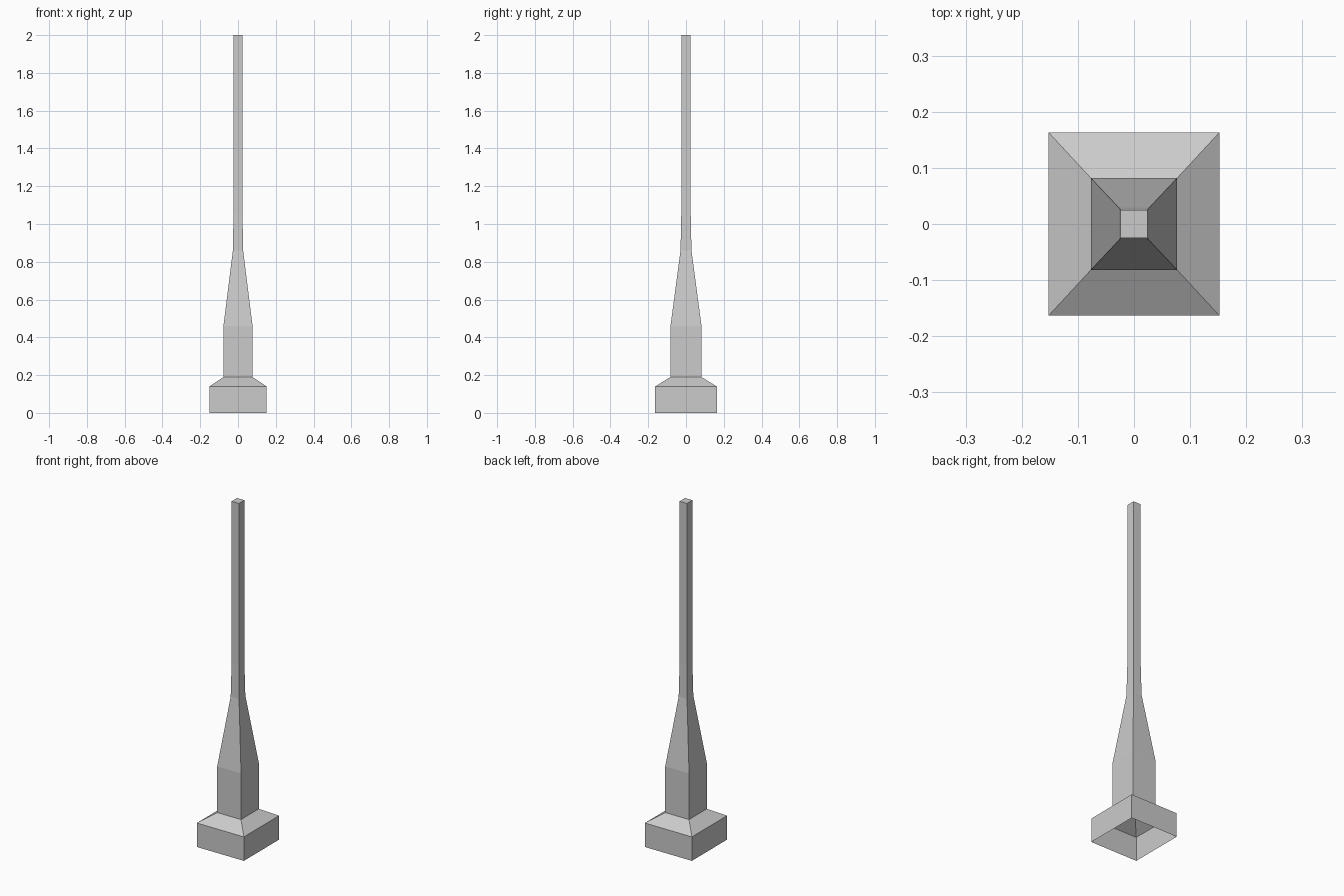
import bpy
import bmesh

cube = bpy.data.objects.get("Cube")
if cube:
    bpy.data.objects.remove(cube, do_unlink=True)

# One plain stone grey
stone = bpy.data.materials.new("stone_grey")
stone.use_nodes = True
grey = (0.6, 0.6, 0.6, 1)
stone.diffuse_color = grey
stone.node_tree.nodes["Principled BSDF"].inputs["Base Color"].default_value = grey


def square_tower(name, rings, capped=False):
    """Skin a stack of rectangles given as (half_x, half_y, z); open below."""
    bm = bmesh.new()
    loops = []
    for hx, hy, z in rings:
        corners = [(-hx, -hy), (hx, -hy), (hx, hy), (-hx, hy)]
        loops.append([bm.verts.new((x, y, z)) for x, y in corners])
    for low, high in zip(loops, loops[1:]):
        for i in range(4):
            j = (i + 1) % 4
            bm.faces.new((low[i], low[j], high[j], high[i]))
    if capped:
        bm.faces.new(loops[-1])
    mesh = bpy.data.meshes.new(name)
    bm.to_mesh(mesh)
    bm.free()
    mesh.materials.append(stone)
    obj = bpy.data.objects.new(name, mesh)
    bpy.context.collection.objects.link(obj)
    return obj


# Hollow plinth with a sloped shoulder
shoulder = (0.077, 0.082, 0.19)
square_tower("plinth", [(0.152, 0.163, 0), (0.152, 0.163, 0.14), shoulder])

# Straight pedestal, tapering neck and slender shaft
pedestal_top = (0.077, 0.082, 0.46)
shaft_foot = (0.027, 0.029, 0.86)
square_tower("pedestal", [shoulder, pedestal_top])
square_tower("neck", [pedestal_top, shaft_foot])
square_tower("shaft", [shaft_foot, (0.024, 0.025, 1.05), (0.024, 0.025, 2)], capped=True)
